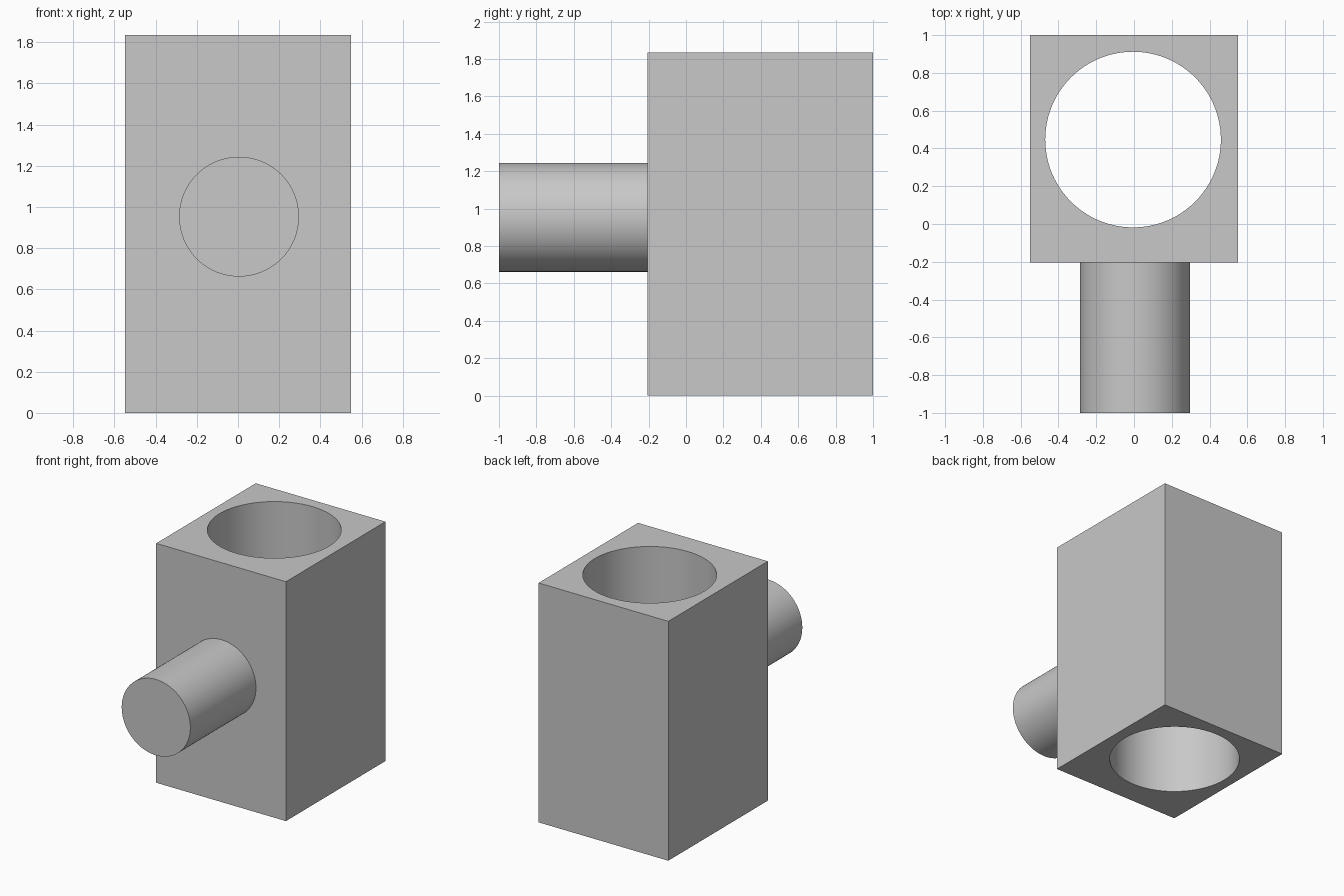
import bpy
import math

default_cube = bpy.data.objects.get("Cube")
if default_cube:
    bpy.data.objects.remove(default_cube, do_unlink=True)

# Single grey material
grey = bpy.data.materials.new("plain_grey")
grey.use_nodes = True
colour = (0.58, 0.58, 0.58, 1)
grey.diffuse_color = colour
grey.node_tree.nodes["Principled BSDF"].inputs["Base Color"].default_value = colour

WIDTH, HEIGHT = 1.1, 1.835
FRONT, BACK = -0.205, 1.0
PEG_TIP = -1.0
EMBED = 0.08


def cylinder(name, radius, depth, location, rotation=(0, 0, 0)):
    bpy.ops.mesh.primitive_cylinder_add(
        vertices=96, radius=radius, depth=depth, location=location, rotation=rotation)
    obj = bpy.context.object
    obj.name = name
    obj.data.materials.append(grey)
    return obj


def combine(target, tool, operation):
    """Apply a boolean and discard the tool object."""
    mod = target.modifiers.new(operation.lower(), 'BOOLEAN')
    mod.operation = operation
    mod.solver = 'EXACT'
    mod.object = tool
    bpy.context.view_layer.objects.active = target
    bpy.ops.object.modifier_apply(modifier=mod.name)
    bpy.data.objects.remove(tool, do_unlink=True)


# Rectangular block
bpy.ops.mesh.primitive_cube_add(size=1, location=(0, (FRONT + BACK) / 2, HEIGHT / 2))
block = bpy.context.object
block.name = "bored_block_with_peg"
block.scale = (WIDTH, BACK - FRONT, HEIGHT)
bpy.ops.object.transform_apply(location=True, rotation=True, scale=True)
block.data.materials.append(grey)

# Vertical through bore
bore = cylinder("bore_cutter", 0.465, HEIGHT * 1.2, (-0.005, 0.447, HEIGHT / 2))
bore.hide_render = True
combine(block, bore, 'DIFFERENCE')

# Round peg on the front face, rooted in the wall
peg_length = FRONT + EMBED - PEG_TIP
peg = cylinder("front_peg", 0.291, peg_length,
               (0.005, PEG_TIP + peg_length / 2, 0.953), (math.pi / 2, 0, 0))
combine(block, peg, 'UNION')

# Smooth round walls, crisp edges
bpy.ops.object.select_all(action='DESELECT')
block.select_set(True)
bpy.context.view_layer.objects.active = block
bpy.ops.object.shade_smooth_by_angle(angle=math.radians(30))
